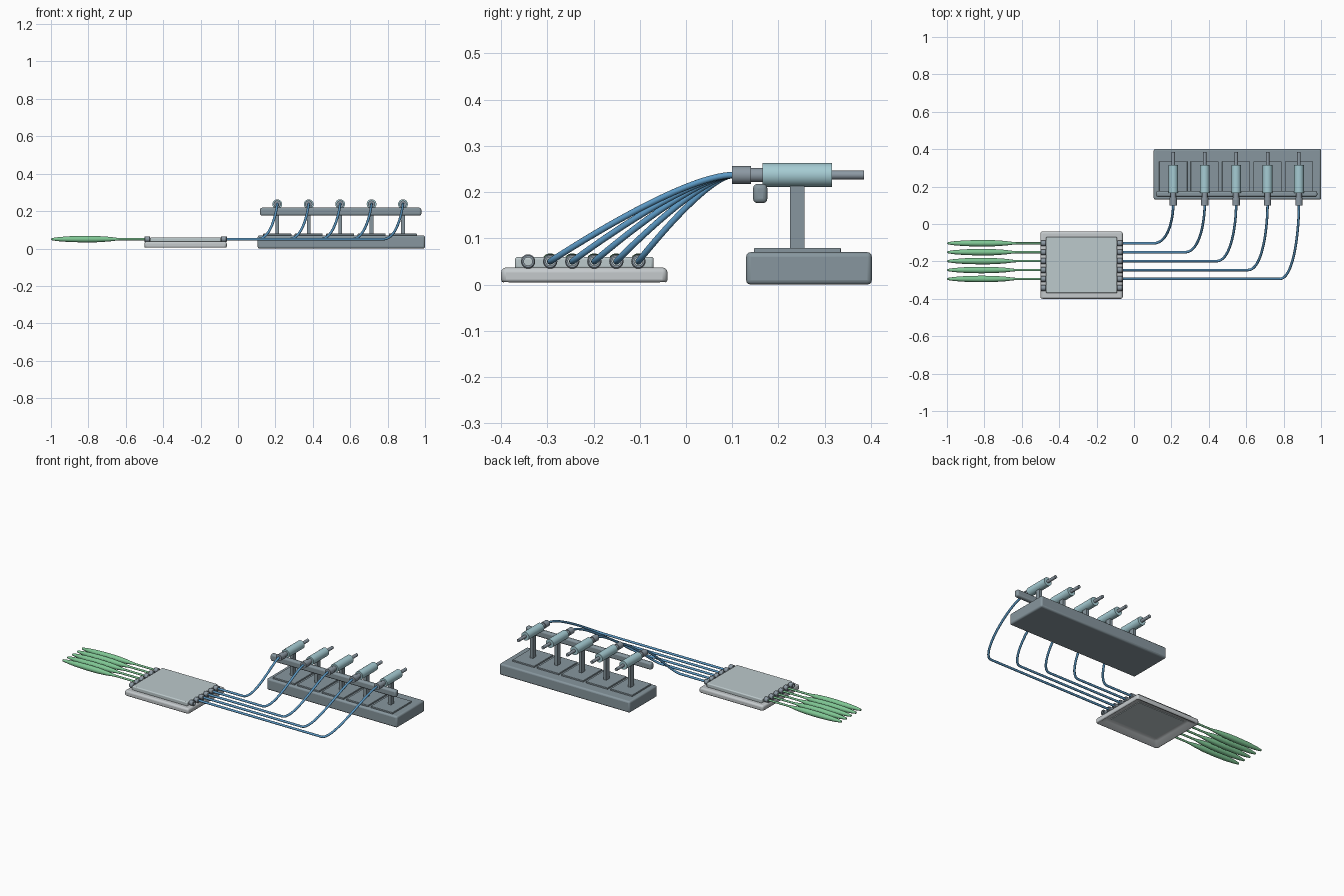
import bpy, bmesh, math
from mathutils import Vector, Matrix

if "Cube" in bpy.data.objects:
    bpy.data.objects.remove(bpy.data.objects["Cube"])


def material(name, rgb):
    m = bpy.data.materials.new(name)
    lin = [c / 12.92 if c <= 0.04045 else ((c + 0.055) / 1.055) ** 2.4 for c in rgb]
    m.diffuse_color = (*lin, 1)
    m.use_nodes = True
    m.node_tree.nodes["Principled BSDF"].inputs["Base Color"].default_value = m.diffuse_color
    return m


FRAME = material("pale grey", (0.77, 0.79, 0.80))
LID = material("cool light grey", (0.74, 0.79, 0.80))
STEEL = material("slate grey", (0.53, 0.59, 0.62))
METAL = material("metal grey", (0.55, 0.60, 0.64))
GLASS = material("pale aqua", (0.65, 0.80, 0.83))
BLUE = material("tube blue", (0.36, 0.60, 0.77))
GREEN = material("soft green", (0.50, 0.78, 0.58))


def finish(bm, name, mat, bevel=0.0):
    bmesh.ops.recalc_face_normals(bm, faces=bm.faces)
    me = bpy.data.meshes.new(name)
    bm.to_mesh(me)
    bm.free()
    me.materials.append(mat)
    ob = bpy.data.objects.new(name, me)
    bpy.context.collection.objects.link(ob)
    if bevel:
        mod = ob.modifiers.new("bevel", "BEVEL")
        mod.width, mod.segments = bevel, 3
        mod.limit_method = "ANGLE"
    bpy.ops.object.select_all(action="DESELECT")
    ob.select_set(True)
    bpy.context.view_layer.objects.active = ob
    bpy.ops.object.shade_smooth_by_angle(angle=math.radians(35))
    return ob


def box(name, x, y, z, mat, bevel=0.0):
    bm = bmesh.new()
    size = Vector((x[1] - x[0], y[1] - y[0], z[1] - z[0]))
    mid = Vector((sum(x) / 2, sum(y) / 2, sum(z) / 2))
    bmesh.ops.create_cube(bm, size=1, matrix=Matrix.Translation(mid) @ Matrix.Diagonal((*size, 1)))
    return finish(bm, name, mat, bevel)


def lathe(name, axis, centre, profile, mat, closed=False, steps=24):
    """Revolve (position, radius) points about the x or y axis."""
    a = Vector((1, 0, 0)) if axis == "x" else Vector((0, 1, 0))
    bm = bmesh.new()
    vs = [bm.verts.new(Vector(centre) + a * p + Vector((0, 0, r))) for p, r in profile]
    es = [bm.edges.new(pair) for pair in zip(vs, vs[1:])]
    if closed:
        es.append(bm.edges.new((vs[-1], vs[0])))
    bmesh.ops.spin(bm, geom=vs + es, cent=centre, axis=a, angle=math.tau, steps=steps)
    bmesh.ops.remove_doubles(bm, verts=bm.verts, dist=1e-5)
    return finish(bm, name, mat)


def tube(name, pts, radius, mat, sides=12):
    """Sweep a circle along a path of points."""
    bm = bmesh.new()
    rings = []
    for i, p in enumerate(pts):
        d = (pts[min(i + 1, len(pts) - 1)] - pts[max(i - 1, 0)]).normalized()
        u = d.cross(Vector((0, 0, 1))).normalized()
        v = u.cross(d)
        rings.append([bm.verts.new(p + radius * (u * math.cos(t) + v * math.sin(t)))
                      for t in (math.tau * k / sides for k in range(sides))])
    for r, s in zip(rings, rings[1:]):
        for k in range(sides):
            j = (k + 1) % sides
            bm.faces.new((r[k], r[j], s[j], s[k]))
    bm.faces.new(rings[0])
    bm.faces.new(rings[-1])
    return finish(bm, name, mat)


# Chip frame, open underneath
frame = box("chip_frame", (-0.5, -0.06), (-0.40, -0.04), (0, 0.037), FRAME)
bm = bmesh.new()
bm.from_mesh(frame.data)
bm.faces.ensure_lookup_table()
under = min(bm.faces, key=lambda f: f.calc_center_median().z)
bmesh.ops.inset_region(bm, faces=[under], thickness=0.062)
for v in under.verts:
    v.co.z = 0.03
bm.to_mesh(frame.data)
bm.free()
mod = frame.modifiers.new("bevel", "BEVEL")
mod.width, mod.segments = 0.011, 3
box("recess_floor", (-0.44, -0.12), (-0.34, -0.10), (0.026, 0.034), LID)
box("chip_lid", (-0.47, -0.09), (-0.37, -0.07), (0.033, 0.06), LID, 0.006)

# Ring ports along both short sides of the chip
PORT_Z = 0.05
ROWS = [-0.103 - 0.0477 * i for i in range(6)]
RING = [(-0.015, 0.009), (-0.015, 0.013), (-0.012, 0.0155), (0.012, 0.0155),
        (0.015, 0.013), (0.015, 0.009)]
for y in ROWS:
    for side, x in (("right", -0.075), ("left", -0.485)):
        lathe(f"{side}_port", "x", (x, y, PORT_Z), RING, METAL, closed=True)

# Green probes: thin stem with a tapered bulb
BULB = [(-1.0, 0), (-0.995, 0.006), (-0.96, 0.011), (-0.90, 0.0155), (-0.82, 0.0175),
        (-0.75, 0.0165), (-0.69, 0.0125), (-0.65, 0.0075), (-0.63, 0.006),
        (-0.465, 0.006), (-0.465, 0)]
for y in ROWS[:5]:
    lathe("probe", "x", (0, y, PORT_Z), BULB, GREEN)

# Pump bench with rail
box("bench", (0.105, 1.0), (0.13, 0.402), (0, 0.07), STEEL, 0.01)
box("rail", (0.118, 0.98), (0.145, 0.176), (0.176, 0.218), STEEL, 0.01)

# Five pump stations and their feed tubes
for i, y in enumerate(ROWS[:5]):
    x = 0.21 + 0.168 * i
    c = (x, 0, 0.237)
    box("station_pad", (x - 0.075, x + 0.075), (0.147, 0.335), (0.068, 0.079), STEEL, 0.002)
    box("post", (x - 0.010, x + 0.010), (0.225, 0.256), (0.075, 0.225), STEEL)
    lathe("barrel", "y", c, [(0.165, 0), (0.165, 0.026), (0.316, 0.026), (0.316, 0)], GLASS)
    lathe("plunger_rod", "y", c, [(0.31, 0), (0.31, 0.0095), (0.385, 0.0095), (0.385, 0)], METAL)
    lathe("nozzle", "y", c, [(0.10, 0), (0.10, 0.0195), (0.141, 0.0195), (0.141, 0.0155),
                             (0.168, 0.0155), (0.168, 0)], METAL)
    end = Vector((x, 0.103, 0.237))
    p0 = Vector((x - 0.105, y, PORT_Z))
    p1 = Vector((x - 0.022, y, PORT_Z))
    p2 = Vector((x, y + 0.71 * (end.y - y), 0.237))
    path = [Vector((-0.09, y, PORT_Z))]
    for k in range(33):
        t = k / 32
        s = 1 - t
        path.append(p0 * s**3 + p1 * (3 * s * s * t) + p2 * (3 * s * t * t) + end * t**3)
    tube("feed_tube", path, 0.0068, BLUE)
